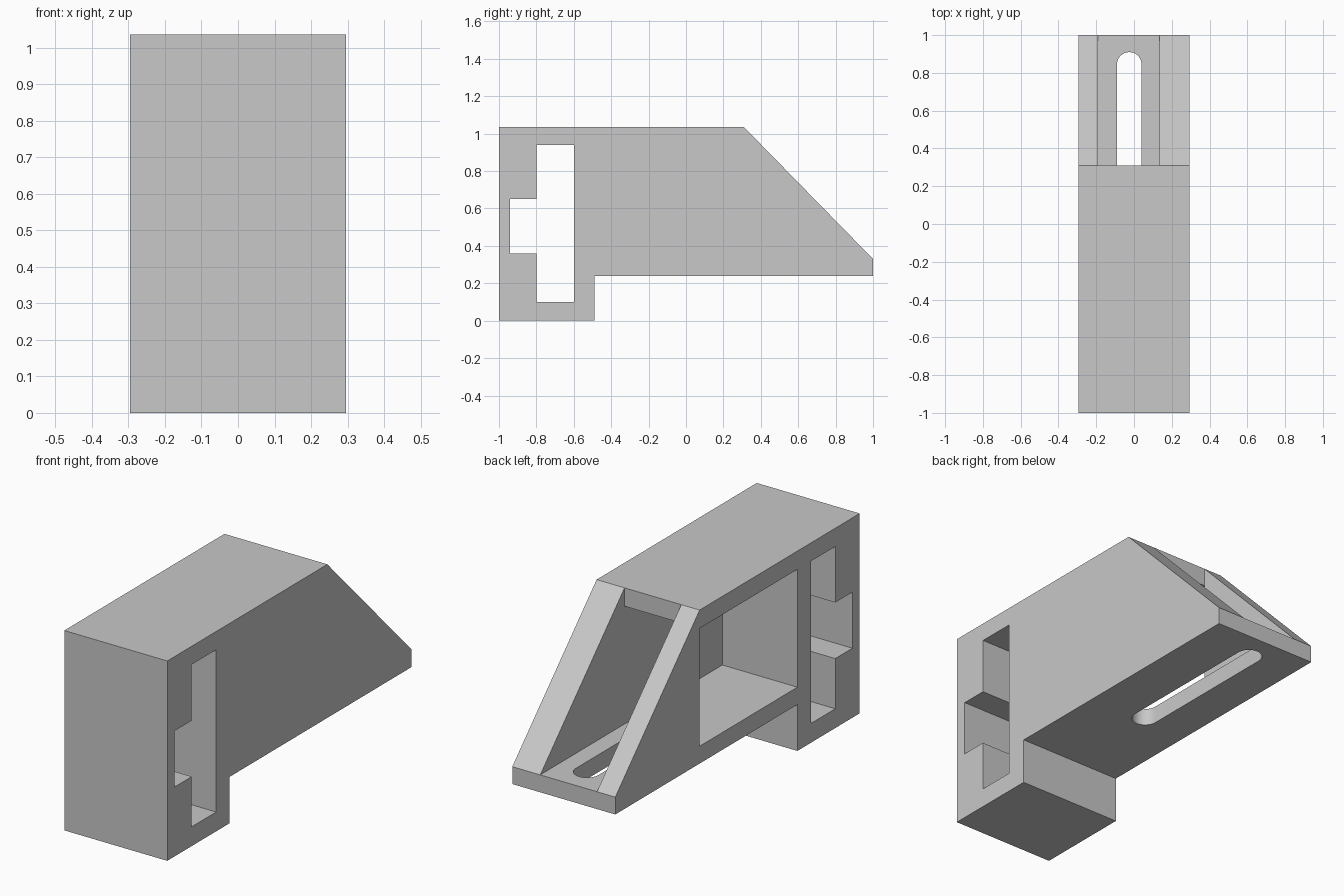
import bpy
import bmesh
import math

cube = bpy.data.objects.get("Cube")
if cube:
    bpy.data.objects.remove(cube, do_unlink=True)

grey = bpy.data.materials.new("light grey")
grey.use_nodes = True
grey.diffuse_color = (0.58, 0.58, 0.58, 1)
grey.node_tree.nodes["Principled BSDF"].inputs["Base Color"].default_value = (0.58, 0.58, 0.58, 1)


def prism(name, points, shift):
    """Solid made by pushing a flat outline along a vector."""
    bm = bmesh.new()
    face = bm.faces.new([bm.verts.new(p) for p in points])
    new = bmesh.ops.extrude_face_region(bm, geom=[face])["geom"]
    bmesh.ops.translate(bm, vec=shift, verts=[v for v in new if isinstance(v, bmesh.types.BMVert)])
    bmesh.ops.recalc_face_normals(bm, faces=bm.faces)
    mesh = bpy.data.meshes.new(name)
    bm.to_mesh(mesh)
    bm.free()
    mesh.materials.append(grey)
    obj = bpy.data.objects.new(name, mesh)
    bpy.context.collection.objects.link(obj)
    return obj


def side_prism(name, outline, x0, x1):
    return prism(name, [(x0, y, z) for y, z in outline], (x1 - x0, 0, 0))


def cut(body, cutter):
    mod = body.modifiers.new("cut", "BOOLEAN")
    mod.operation = "DIFFERENCE"
    mod.solver = "EXACT"
    mod.object = cutter
    bpy.context.view_layer.objects.active = body
    bpy.ops.object.modifier_apply(modifier=mod.name)
    bpy.data.objects.remove(cutter, do_unlink=True)


HALF, TOP = 0.295, 1.035
FOOT, FLOOR, CEILING = 0.24, 0.33, 0.94
FRONT, REAR = -0.49, 0.31          # ends of the covered cavity
CAV_L, CAV_R = -0.19, 0.135        # inner faces of the side walls

# Main bracket body with its sloped rear
body = side_prism("bracket_body", [
    (-1, 0), (FRONT, 0), (FRONT, FOOT), (1, FOOT), (1, FLOOR), (REAR, TOP), (-1, TOP)],
    -HALF, HALF)

# T-shaped channel across the front block
cut(body, side_prism("channel_cutter", [
    (-0.8, 0.1), (-0.6, 0.1), (-0.6, CEILING), (-0.8, CEILING),
    (-0.8, 0.65), (-0.94, 0.65), (-0.94, 0.36), (-0.8, 0.36)], -0.5, 0.5))

# Inner cavity, open through the sloped rear
cut(body, side_prism("cavity_cutter", [
    (FRONT, FLOOR), (1.1, FLOOR), (1.1, 1.2), (REAR, 1.2), (REAR, CEILING), (FRONT, CEILING)],
    CAV_L, CAV_R))

# Side window into the cavity
cut(body, side_prism("window_cutter", [
    (FRONT, FLOOR), (REAR, FLOOR), (REAR, CEILING), (FRONT, CEILING)], -0.5, CAV_L))

# Rounded slot through the floor
RADIUS, MID, STEPS = 0.065, -0.025, 16
slot = []
for centre, start in ((0.845, 0), (0.055, math.pi)):
    for i in range(STEPS + 1):
        a = start + math.pi * i / STEPS
        slot.append((MID + RADIUS * math.cos(a), centre + RADIUS * math.sin(a), 0.1))
cut(body, prism("slot_cutter", slot, (0, 0, 0.4)))

# Smooth slot ends, keep every other edge sharp
bpy.ops.object.select_all(action="DESELECT")
body.select_set(True)
bpy.context.view_layer.objects.active = body
bpy.ops.object.shade_smooth_by_angle(angle=math.radians(30))
